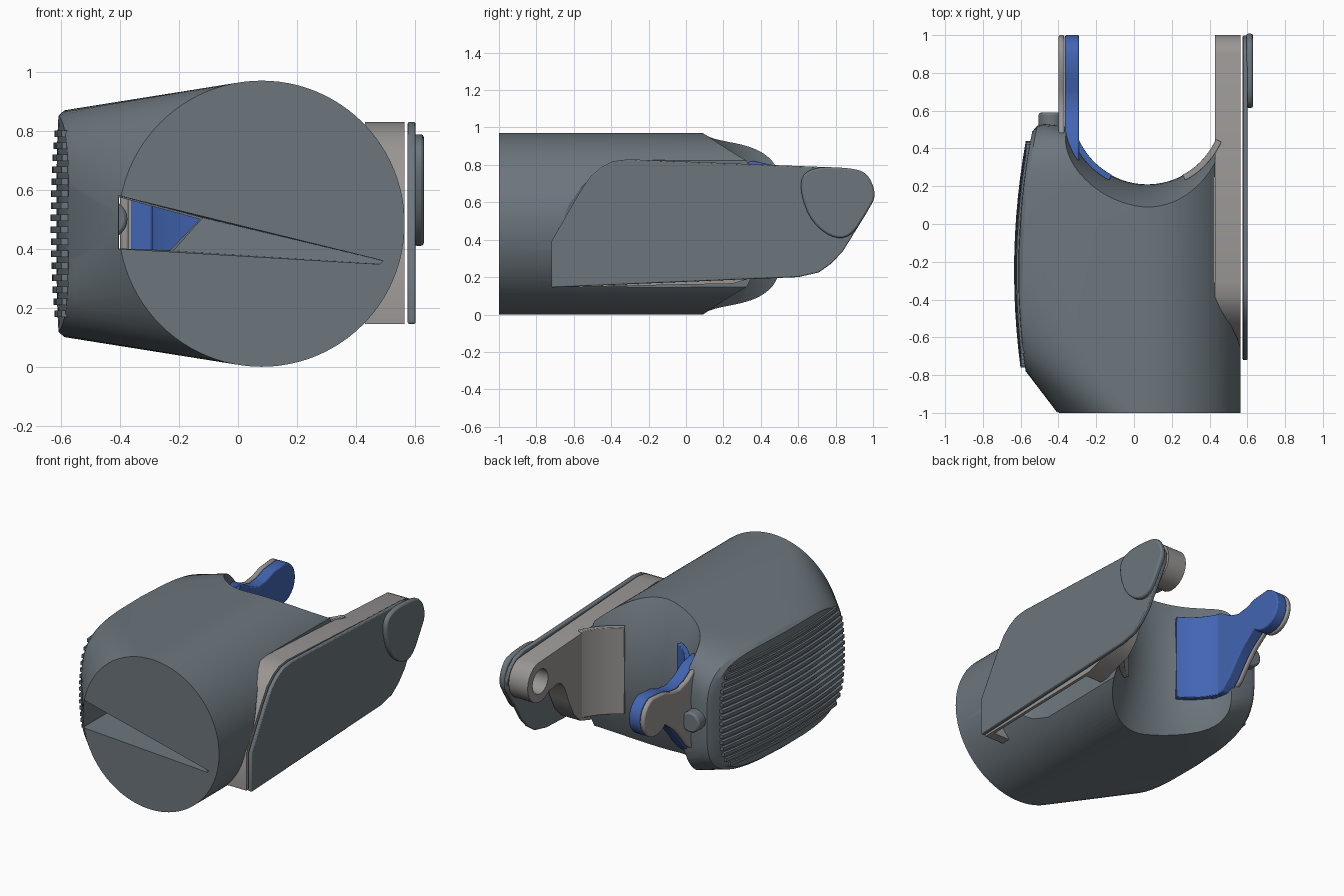
import bpy, bmesh
from math import sin, cos, pi, radians

if "Cube" in bpy.data.objects:
    bpy.data.objects.remove(bpy.data.objects["Cube"])

CX, CZ, R = 0.08, 0.485, 0.485     # barrel axis and radius
PX, PY = 0.07, 0.61                # pivot axis of the rear fork


def material(name, *rgb):
    m = bpy.data.materials.new(name)
    m.diffuse_color = (*rgb, 1)
    m.use_nodes = True
    m.node_tree.nodes["Principled BSDF"].inputs["Base Color"].default_value = m.diffuse_color
    return m


SLATE = material('slate', .15, .182, .205)
STEEL = material('steel', .32, .305, .295)
BLUE = material('blue', .055, .13, .45)


def shade(ob, angle=30):
    bpy.ops.object.select_all(action='DESELECT')
    ob.select_set(True)
    bpy.context.view_layer.objects.active = ob
    bpy.ops.object.shade_smooth_by_angle(angle=radians(angle))


def finish(bm, name, mat=SLATE):
    bmesh.ops.recalc_face_normals(bm, faces=bm.faces)
    me = bpy.data.meshes.new(name)
    bm.to_mesh(me)
    bm.free()
    me.materials.append(mat)
    ob = bpy.data.objects.new(name, me)
    bpy.context.collection.objects.link(ob)
    shade(ob)
    return ob


def hull(name, pts):
    bm = bmesh.new()
    for p in pts:
        bm.verts.new(p)
    res = bmesh.ops.convex_hull(bm, input=bm.verts)
    loose = {g for g in res['geom_interior'] + res['geom_unused'] if isinstance(g, bmesh.types.BMVert)}
    bmesh.ops.delete(bm, geom=list(loose), context='VERTS')
    bmesh.ops.dissolve_limit(bm, angle_limit=radians(.3), verts=bm.verts, edges=bm.edges)
    return finish(bm, name)


def rounded(pts, n=2):
    for _ in range(n):
        out = []
        for a, b in zip(pts, pts[1:] + pts[:1]):
            out += [(a[0]*.75 + b[0]*.25, a[1]*.75 + b[1]*.25), (a[0]*.25 + b[0]*.75, a[1]*.25 + b[1]*.75)]
        pts = out
    return pts


def prism(name, pts, lo, hi, axis='x', bevel=0, mat=SLATE):
    place = {'x': lambda p, d: (d, p[0], p[1]),
             'y': lambda p, d: (p[0], d, p[1]),
             'z': lambda p, d: (p[0], p[1], d)}[axis]
    bm = bmesh.new()
    a = [bm.verts.new(place(p, lo)) for p in pts]
    b = [bm.verts.new(place(p, hi)) for p in pts]
    bm.faces.new(a)
    bm.faces.new(b)
    for i in range(len(pts)):
        j = (i + 1) % len(pts)
        bm.faces.new((a[i], a[j], b[j], b[i]))
    ob = finish(bm, name, mat)
    if bevel:
        m = ob.modifiers.new('bevel', 'BEVEL')
        m.width, m.segments, m.limit_method = bevel, 2, 'ANGLE'
    return ob


def cut(ob, *cutters):
    # apply each cut, then shade again so the new edges stay sharp
    for c in cutters:
        m = ob.modifiers.new('cut', 'BOOLEAN')
        m.object, m.operation, m.solver = c, 'DIFFERENCE', 'EXACT'
        bpy.ops.object.select_all(action='DESELECT')
        ob.select_set(True)
        bpy.context.view_layer.objects.active = ob
        bpy.ops.object.modifier_apply(modifier=m.name)
        c.hide_render = True
        c.hide_set(True)
    shade(ob)


def circle(cx, cy, r, n=32):
    return [(cx + r*cos(2*pi*i/n), cy + r*sin(2*pi*i/n)) for i in range(n)]


def pad_x(y):
    return -0.625 + 0.055*((y + 0.25)/0.65)**2


# body: hull of the round barrel and the domed side pad
pts = []
for x, z in circle(CX, CZ, R, 96):
    pts += [(x, -1, z), (x, 0.42, z)]
for k, inset in ((1, 0.07), (0.985, 0.035), (0.94, 0.015), (0.75, 0.012), (0.45, 0.01)):
    for i in range(56):
        t = 2*pi*i/56
        c, s = cos(t), sin(t)
        y = -0.145 + 0.675*k*abs(c)**0.5*(1 if c > 0 else -1)
        z = 0.485 + 0.39*k*abs(s)**0.5*(1 if s > 0 else -1)
        pts.append((pad_x(y) + inset, y, z))
body = hull('body', pts)

# hourglass cutter leaves the concave rear saddle
bm = bmesh.new()
rings = []
for i in range(21):
    z = -0.06 + 1.09*i/20
    r = 0.40 + 0.12*((z - CZ)/0.485)**2
    rings.append([bm.verts.new((x, y, z)) for x, y in circle(PX, PY, r, 96)])
for a, b in zip(rings, rings[1:]):
    for i in range(96):
        j = (i + 1) % 96
        bm.faces.new((a[i], a[j], b[j], b[i]))
bm.faces.new(rings[0])
bm.faces.new(rings[-1])
saddle = finish(bm, 'saddle_cutter')

# wedge slot in the front face, its narrow rear channel, and the side pocket
slot = hull('slot_cutter', [(-.405, -1.1, .58), (-.405, -1.1, .4), (.56, -1.1, .343),
                            (-.405, -.1, .58), (-.405, -.1, .4), (-.22, -.1, .393), (-.12, -.1, .505)])
channel = prism('channel_cutter', [(-.404, .575), (-.404, .401), (-.23, .395), (-.13, .5)], -.2, .75, 'y')
pocket = prism('pocket_cutter', [(.57, -.67), (.545, -.6), (.5, -.51), (.45, -.41), (.425, -.3),
                                 (.43, .8), (.8, .8), (.8, -.67)], -.1, 1.1, 'z')
cut(body, saddle, slot, channel, pocket)

# side pad grille ribs, domed both ways
n = 16
for i in range(n):
    z = 0.18 + 0.61*i/(n - 1)
    v = abs((z - 0.485)/0.38)
    half = 0.60*(1 - v**4)**0.25
    ys = [-0.16 + half*(2*k/12 - 1) for k in range(13)]
    outline = [(pad_x(y) - 0.010 + 0.02*v*v, y) for y in ys] + [(pad_x(y) + 0.04, y) for y in reversed(ys)]
    prism('grille_rib', outline, z - 0.011, z + 0.011, 'z')

# small rear spigot beside the pad
prism('rear_spigot', circle(-.44, .5, .065), .40, .59, 'y', .012)

# right side plate and its end boss
plate = [(-.72, .145), (-.72, .39), (-.57, .65), (-.51, .74), (-.45, .79), (-.39, .82), (-.31, .83),
         (.83, .785), (.91, .765), (.965, .72), (.997, .66), (.995, .6), (.97, .55),
         (.84, .34), (.78, .275), (.71, .225), (.6, .2)]
prism('side_plate', plate, .575, .602, 'x', .006)
boss = [(.6, .72), (.68, .79), (.87, .785), (.97, .76), (1.02, .64), (.97, .55), (.88, .41), (.77, .41), (.65, .52)]
prism('plate_boss', rounded(boss), .595, .63, 'x', .01)

# right arm: hollow fairing with a neck and a pierced round tip
tip = [(.87 + .13*cos(radians(a)), .64 + .13*sin(radians(a))) for a in range(75, -136, -15)]
neck = [(.74, .55), (.70, .56), (.655, .545), (.62, .50), (.58, .40), (.53, .30), (.46, .23)]
arm = prism('right_arm', plate[:7] + tip + neck + [(.25, .165)], .43, .565, mat=STEEL)
hollow = prism('hollow_cutter', [(-.66, .1), (-.66, .4), (-.45, .72), (-.3, .78), (.2, .76), (.2, .1)], .40, .545)
pin = prism('pin_hole_cutter', circle(.87, .64, .078), .3, .53)
cut(arm, hollow, pin)

# left arm in blue with a grey outer cover
upper = [(.36, .82), (.46, .80), (.55, .745), (.63, .72), (.71, .73), (.78, .755)]
under = [(.74, .52), (.68, .475), (.62, .41), (.55, .32), (.48, .25)]
prism('left_arm', upper + tip + under + [(.34, .23), (.25, .24), (.25, .8)], -.365, -.29, 'x', .008, BLUE)
cover = [(.48, .79)] + upper[2:] + tip + under[:-1] + [(.49, .28)]
prism('left_arm_cover', cover, -.4, -.368, 'x', .01, STEEL)


# curved fork feet hugging the saddle
def foot(name, side, mat):
    ang = [radians(-156 + 38*i/14) for i in range(15)]
    ring = [(PX + side*-r*cos(a), PY + r*sin(a)) for r, seq in ((.397, ang), (.43, ang[::-1])) for a in seq]
    prism(name, ring, .24, .8, 'z', .004, mat)


foot('right_foot', 1, STEEL)
foot('left_foot', -1, BLUE)
